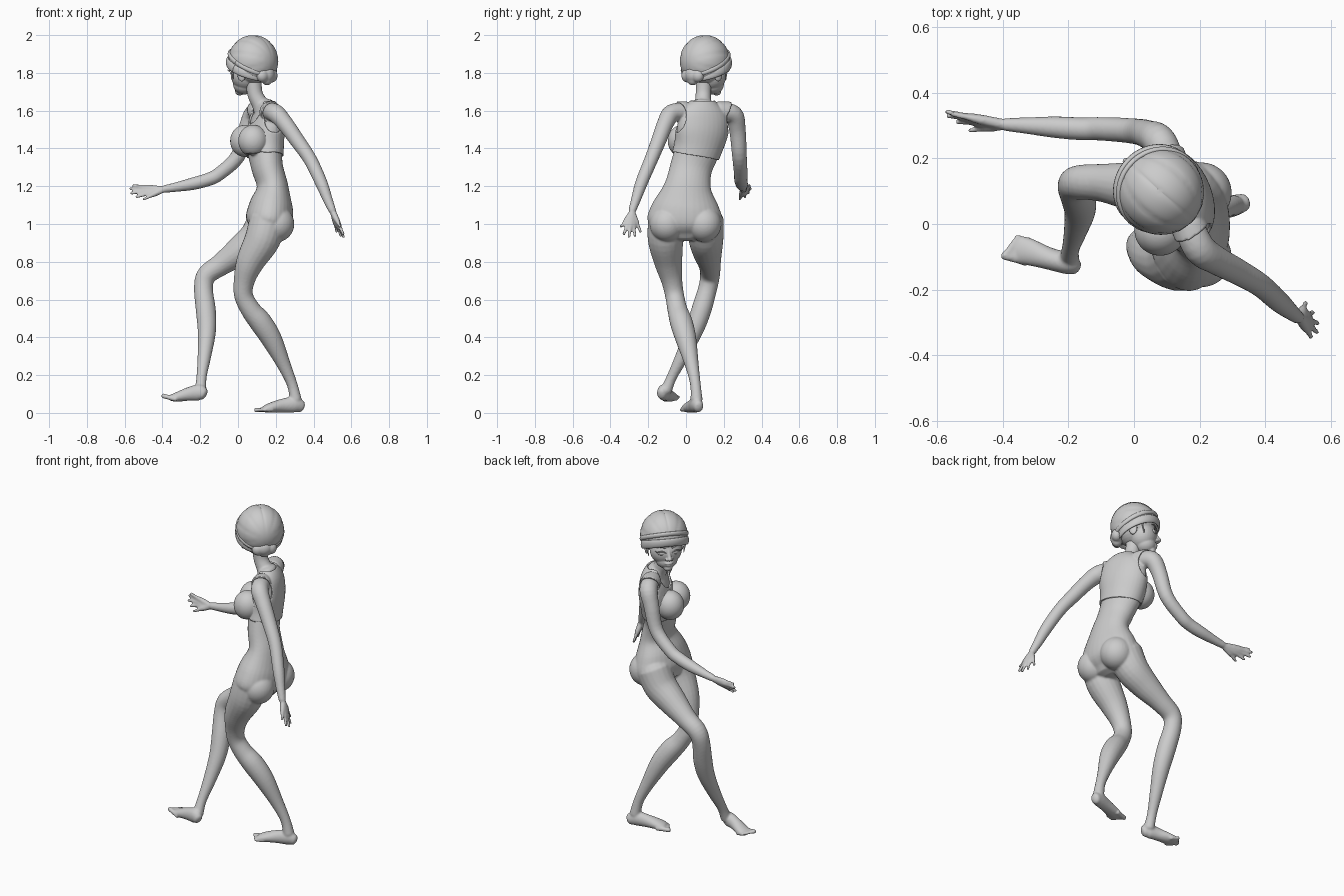
import bpy, bmesh, math
from mathutils import Vector, Matrix

if "Cube" in bpy.data.objects:
    bpy.data.objects.remove(bpy.data.objects["Cube"])


def tube(bm, pts, yaw=45, n=20, steps=5, cap=0.6):
    """Smooth loft; each point is x, y, z, side radius, [depth radius, [yaw of the side axis]]."""
    full = []
    for p in pts:
        p = list(p)
        if len(p) < 5:
            p.append(p[3])
        if len(p) < 6:
            p.append(yaw)
        full.append(p)
    ext = [full[0]] + full + [full[-1]]
    rows = []
    for i in range(len(full) - 1):
        a, b, c, d = ext[i:i + 4]
        for s in range(steps + (i == len(full) - 2)):
            t = s / steps
            rows.append([0.5 * (2 * q + (r - p) * t + (2 * p - 5 * q + 4 * r - w) * t * t
                                + (3 * q - p - 3 * r + w) * t ** 3) for p, q, r, w in zip(a, b, c, d)])
    cen = [Vector(r[:3]) for r in rows]
    tan = [(cen[min(i + 1, len(cen) - 1)] - cen[max(i - 1, 0)]).normalized() for i in range(len(cen))]
    # rounded ends
    data = [(c, t, r[3], r[4], r[5]) for c, t, r in zip(cen, tan, rows)]
    ends = []
    for (c, t, a, b, w), sgn in ((data[0], -1), (data[-1], 1)):
        h = min(a, b) * cap * sgn
        ends.append([(c + t * h * k, t, a * m, b * m, w) for k, m in ((.5, .87), (.87, .5), (1, .05))])
    data = ends[0][::-1] + data + ends[1]
    rings = []
    for c, t, a, b, w in data:
        s = Vector((math.cos(math.radians(w)), math.sin(math.radians(w)), 0))
        s = (s - t * s.dot(t)).normalized()
        u = t.cross(s)
        rings.append([bm.verts.new(c + s * a * math.cos(k * math.tau / n) + u * b * math.sin(k * math.tau / n))
                      for k in range(n)])
    for r0, r1 in zip(rings, rings[1:]):
        for k in range(n):
            bm.faces.new((r0[k], r0[(k + 1) % n], r1[(k + 1) % n], r1[k]))
    bm.faces.new(rings[0][::-1])
    bm.faces.new(rings[-1])


def ball(bm, c, r, yaw=0):
    m = Matrix.Translation(c) @ Matrix.Rotation(math.radians(yaw), 4, 'Z') @ Matrix.Diagonal((*r, 1))
    return bmesh.ops.create_uvsphere(bm, u_segments=32, v_segments=20, radius=1, matrix=m)['verts']


def finish(bm, name, voxel=0, smooth=4, matrix=None):
    """Turn the bmesh into an object, optionally fusing its parts into one skin."""
    if matrix:
        bm.transform(matrix)
    bmesh.ops.recalc_face_normals(bm, faces=bm.faces)
    me = bpy.data.meshes.new(name)
    bm.to_mesh(me)
    bm.free()
    ob = bpy.data.objects.new(name, me)
    bpy.context.collection.objects.link(ob)
    if voxel:
        rm = ob.modifiers.new("fuse", 'REMESH')
        rm.mode, rm.voxel_size = 'VOXEL', voxel
        sm = ob.modifiers.new("soften", 'SMOOTH')
        sm.factor, sm.iterations = 0.5, smooth
        dg = bpy.context.evaluated_depsgraph_get()
        baked = bpy.data.meshes.new_from_object(ob.evaluated_get(dg))
        ob.modifiers.clear()
        ob.data = baked
    for p in ob.data.polygons:
        p.use_smooth = True
    return ob


def hand(bm, wrist, tips):
    w = Vector(wrist)
    for tip in tips:
        v = Vector(tip)
        tube(bm, [(*w, .017), (*w.lerp(v, .45), .015), (*w.lerp(v, .72), .0095), (*v, .008)], n=10)


def toes(bm, base, fwd, inner):
    for i in range(5):
        o = Vector(base) + Vector(inner) * (.03 - .016 * i)
        r = .013 if i == 0 else .0095
        tip = o + Vector(fwd) * (.042 - .006 * i)
        tube(bm, [(*(o - Vector(fwd) * .03), r * 1.1), (*o, r), (*tip, r)], yaw=90, n=10)


# ---- body: torso, limbs, hands and feet fused into one skin
bm = bmesh.new()
tube(bm, [(.155, -.005, .97, .16, .10, 90), (.165, -.005, 1.02, .2, .125, 90), (.175, 0, 1.1, .176, .115, 91),
          (.182, .01, 1.2, .124, .083, 94), (.155, .028, 1.3, .112, .083, 100), (.142, .062, 1.4, .122, .088, 108),
          (.147, .085, 1.5, .138, .082, 110), (.15, .09, 1.58, .125, .066, 110), (.138, .09, 1.63, .075, .05, 110)], n=32)
for y in (-.1, .095):                                   # buttocks
    ball(bm, (.205, y, 1.0), (.093, .093, .095))
for c in ((.08, -.02, 1.44), (.037, .1, 1.44)):         # bust
    ball(bm, c, (.07, .068, .076))
tube(bm, [(.145, .09, 1.58, .06), (.12, .09, 1.63, .046), (.09, .092, 1.69, .041), (.08, .095, 1.78, .045)])

tube(bm, [(.165, 0, 1.595, .046), (.2, -.075, 1.585, .049), (.25, -.11, 1.53, .044), (.315, -.145, 1.44, .04),
          (.383, -.185, 1.34, .036), (.44, -.235, 1.22, .033), (.475, -.265, 1.13, .026), (.5, -.285, 1.07, .02)])
hand(bm, (.505, -.285, 1.06), [(.54, -.345, .985), (.558, -.33, .945), (.56, -.302, .93),
                               (.545, -.27, .935), (.523, -.24, .958)])
tube(bm, [(.115, .17, 1.595, .046), (.08, .25, 1.58, .05), (.045, .272, 1.5, .044), (0, .283, 1.36, .039),
          (-.1, .29, 1.265, .036), (-.16, .29, 1.235, .035), (-.24, .295, 1.213, .033), (-.33, .3, 1.195, .025),
          (-.39, .303, 1.185, .02)])
hand(bm, (-.395, .303, 1.183), [(-.5, .285, 1.13), (-.555, .335, 1.205), (-.572, .342, 1.187),
                                (-.568, .33, 1.163), (-.54, .312, 1.143)])

tube(bm, [(.16, -.1, 1.02, .1), (.13, -.108, .92, .095), (.065, -.094, .8, .075), (.033, -.075, .7, .056),
          (.03, -.06, .62, .05), (.068, -.045, .545, .053), (.12, -.025, .48, .06), (.178, 0, .39, .055),
          (.245, .032, .25, .036), (.287, .05, .15, .028), (.305, .056, .07, .032)])
tube(bm, [(.335, .066, .034, .027, .032), (.3, .055, .044, .033, .042), (.24, .04, .039, .034, .037),
          (.175, .02, .028, .041, .027), (.14, .01, .02, .04, .018)], yaw=90)
toes(bm, (.142, .012, .016), (-.95, -.3, -.03), (-.3, .95, 0))
tube(bm, [(.15, .1, 1.02, .1), (.1, .105, .93, .094), (.015, .112, .86, .08), (-.09, .125, .785, .059),
          (-.165, .127, .73, .053), (-.183, .115, .66, .05), (-.17, .08, .54, .053), (-.165, .04, .43, .048),
          (-.178, -.02, .3, .036), (-.193, -.075, .19, .027), (-.198, -.105, .12, .031)])
tube(bm, [(-.182, -.13, .1, .026, .032), (-.205, -.12, .108, .033, .043), (-.26, -.105, .1, .034, .036),
          (-.32, -.085, .085, .041, .026), (-.352, -.077, .08, .04, .018)], yaw=90)
toes(bm, (-.35, -.078, .08), (-.96, .26, .25), (-.26, -.96, 0))
body = finish(bm, "body", voxel=.006)

# ---- cropped top: offset copy of the chest skin with armholes, neckline and hem
bm = bmesh.new()
bm.from_mesh(body.data)
hem = Vector((0, .17, 1)).normalized()
bmesh.ops.bisect_plane(bm, geom=bm.verts[:] + bm.edges[:] + bm.faces[:], plane_co=(.1, -.08, 1.385),
                       plane_no=hem, clear_inner=True)
holes = [(Vector((.215, -.095, 1.565)), .1), (Vector((.07, .275, 1.55)), .1), (Vector((.06, .06, 1.615)), .088)]
side = Vector((-.34, .94, 0))


def outside(f):
    c = f.calc_center_median()
    return (abs((c - Vector((.14, .075, 0))).dot(side)) > .165 or c.z > 1.645
            or any((c - h).length < r for h, r in holes))


bmesh.ops.delete(bm, geom=[f for f in bm.faces if outside(f)], context='FACES')
for _ in range(6):
    rim = [v for v in bm.verts if v.is_boundary]
    pos = {v: sum((e.other_vert(v).co for e in v.link_edges if e.is_boundary), Vector()) /
           max(1, sum(e.is_boundary for e in v.link_edges)) for v in rim}
    for v, p in pos.items():
        v.co = v.co.lerp(p, .5)
top = finish(bm, "crop_top")
so = top.modifiers.new("cloth", 'SOLIDIFY')
so.thickness, so.offset = .009, 1

# ---- head, modelled facing -y and then turned
turn = Matrix.Translation((.08, .1, 0)) @ Matrix.Rotation(math.radians(228.7), 4, 'Z')
bm = bmesh.new()
ball(bm, (0, 0, 1.86), (.11, .118, .122))
ball(bm, (0, -.045, 1.79), (.09, .08, .085))
ball(bm, (0, -.06, 1.738), (.062, .06, .052))
ball(bm, (0, -.094, 1.703), (.026, .024, .023))
tube(bm, [(0, -.115, 1.812, .009), (0, -.128, 1.785, .01), (0, -.138, 1.767, .013)], yaw=0, n=12)
ball(bm, (0, -.112, 1.737), (.026, .016, .008))
ball(bm, (0, -.111, 1.724), (.02, .015, .008))
for s in (-1, 1):
    ball(bm, (s * .013, -.127, 1.764), (.009, .011, .008))
    ball(bm, (s * .098, .005, 1.79), (.011, .024, .036), yaw=s * 20)
finish(bm, "head", voxel=.004, smooth=3, matrix=turn)

bm = bmesh.new()
for s in (-1, 1):
    ball(bm, (s * .04, -.106, 1.8), (.023, .014, .014), yaw=s * 20)
finish(bm, "eyes", matrix=turn)

bm = bmesh.new()
for s in (-1, 1):
    tube(bm, [(s * .017, -.123, 1.803, .002), (s * .04, -.124, 1.816, .004), (s * .064, -.112, 1.808, .003),
              (s * .078, -.112, 1.818, .001)], yaw=90, n=8)
    tube(bm, [(s * .018, -.119, 1.83, .003), (s * .045, -.114, 1.84, .004), (s * .07, -.098, 1.834, .002)], yaw=90, n=8)
finish(bm, "lashes_and_brows", matrix=turn)

# ---- combed hair cap with ridges, cut along the headband
bm = bmesh.new()
bmesh.ops.create_uvsphere(bm, u_segments=96, v_segments=40, radius=1)
for v in bm.verts:
    a = math.atan2(v.co.x, v.co.z)
    k = 1 - .025 * (1 - abs(math.sin(a * 5))) ** 3 * math.hypot(v.co.x, v.co.z)
    v.co = Vector((v.co.x * .132 * k, v.co.y * .134 * k, 1.862 + v.co.z * .138 * k))
bmesh.ops.bisect_plane(bm, geom=bm.verts[:] + bm.edges[:] + bm.faces[:], plane_co=(0, 0, 1.81),
                       plane_no=Vector((0, .42, 1)).normalized(), clear_inner=True)
bmesh.ops.holes_fill(bm, edges=[e for e in bm.edges if e.is_boundary])
finish(bm, "hair", matrix=turn)

# ---- bun at the nape
bm = bmesh.new()
for x, z, r in ((0, 1.79, .045), (-.035, 1.785, .036), (.035, 1.785, .036), (0, 1.768, .034)):
    ball(bm, (x, .098, z), (r, r * .85, r))
finish(bm, "hair_bun", voxel=.005, smooth=3, matrix=turn)

# ---- headbands, loose locks at the temples
for name, a, b, cy, z0, slope, w in (("headband", .126, .112, -.022, 1.815, .42, .024),
                                     ("upper_band", .128, .116, -.006, 1.852, .55, .013)):
    bm = bmesh.new()
    loop = []
    for i in range(25):
        t = i * math.tau / 24
        y = cy + b * math.sin(t)
        loop.append((a * math.cos(t), y, z0 - slope * y, .009, w, math.degrees(t)))
    tube(bm, loop, n=14, steps=3, cap=.1)
    finish(bm, name, matrix=turn)
bm = bmesh.new()
for s in (-1, 1):
    tube(bm, [(s * .112, -.05, 1.85, .007), (s * .108, -.05, 1.81, .006), (s * .1, -.055, 1.765, .002)], yaw=90, n=8)
finish(bm, "loose_locks", matrix=turn)
